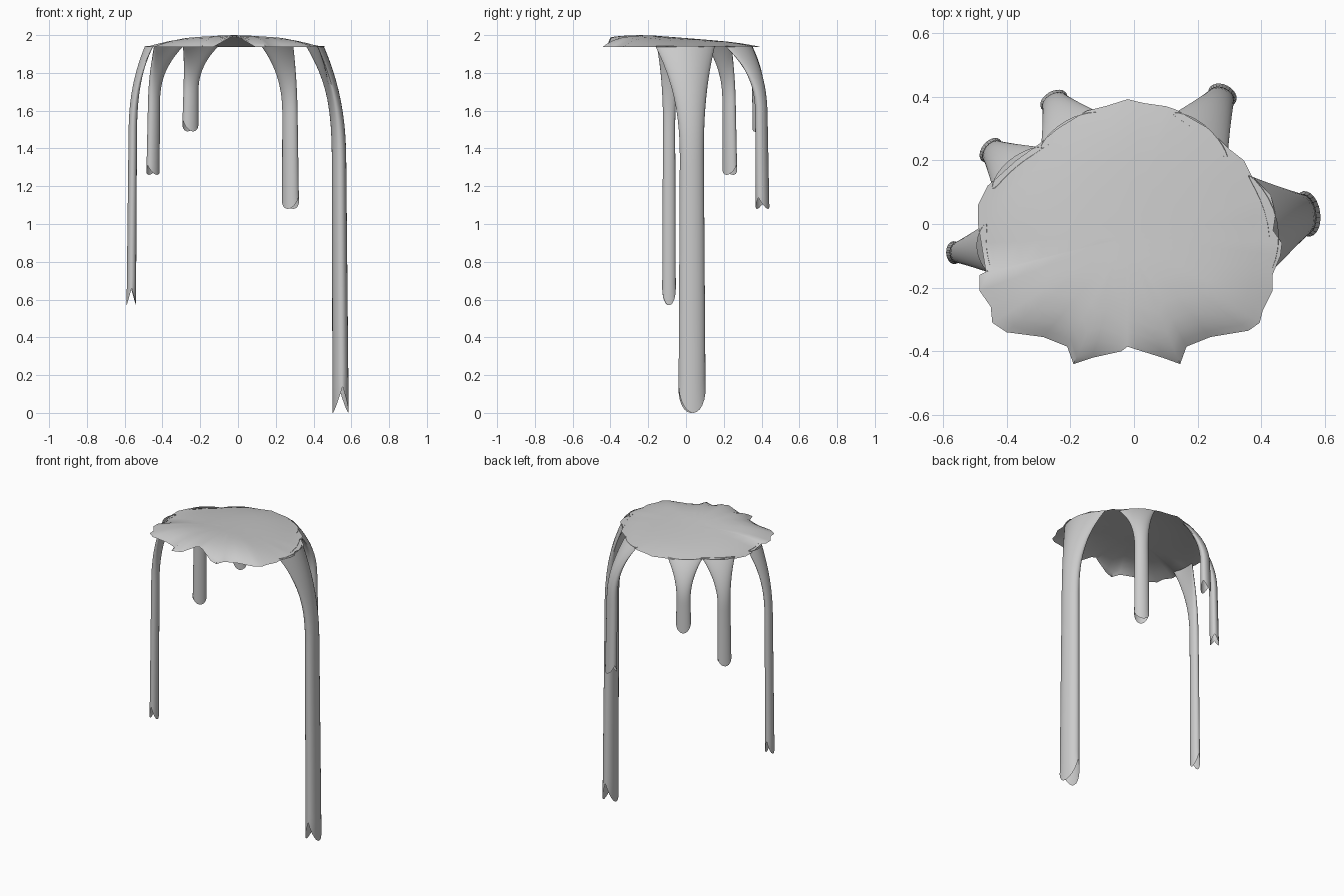
import bpy, math
from mathutils import Vector

if "Cube" in bpy.data.objects:
    bpy.data.objects.remove(bpy.data.objects["Cube"])


def make(name, verts, faces, angle=50):
    me = bpy.data.meshes.new(name)
    me.from_pydata(verts, [], faces)
    me.update()
    ob = bpy.data.objects.new(name, me)
    bpy.context.collection.objects.link(ob)
    bpy.ops.object.select_all(action='DESELECT')
    ob.select_set(True)
    bpy.context.view_layer.objects.active = ob
    bpy.ops.object.shade_smooth_by_angle(angle=math.radians(angle))
    return ob


# cap: thin domed sheet with a scalloped rim and an arched opening in front
RIM = [(-.02, -.385), (.01, -.395), (.09, -.42), (.145, -.44), (.165, -.385), (.24, -.355),
       (.36, -.335), (.395, -.31), (.405, -.27), (.435, -.21), (.435, -.16), (.46, -.1),
       (.465, -.06), (.437, -.02), (.445, .03), (.43, .09), (.37, .15), (.345, .2), (.30, .235),
       (.235, .3), (.13, .36), (.10, .37), (.03, .38), (-.02, .392), (-.09, .37), (-.15, .355),
       (-.24, .3), (-.30, .25), (-.37, .2), (-.42, .155), (-.46, .12), (-.49, .06), (-.49, 0),
       (-.48, -.06), (-.465, -.15), (-.485, -.16), (-.485, -.21), (-.45, -.26), (-.445, -.31),
       (-.4, -.34), (-.285, -.355), (-.21, -.385), (-.19, -.44), (-.13, -.42), (-.04, -.4)]
CX, CY, Z0 = -.02, -.04, 1.938


def dome(x, y):
    return 2.0 - .045 * max(0, (y + .2) / .57) - .2 * (x - CX) ** 2


def rim_z(x, y):
    return max(Z0, 1.99 - .052 * ((x - CX) / .1) ** 2) if y < -.37 else Z0


verts, faces = [(CX, CY, dome(CX, CY))], []
n, levels = len(RIM), [.2, .4, .6, .75, .86, .94, 1]
for u in levels:
    for rx, ry in RIM:
        x, y = CX + (rx - CX) * u, CY + (ry - CY) * u
        edge = rim_z(rx, ry)
        verts.append((x, y, edge + (dome(x, y) - edge) * (1 - u ** 6)))
for i in range(n):
    j = (i + 1) % n
    faces.append((0, 1 + i, 1 + j))
    for r in range(len(levels) - 1):
        a, b = 1 + r * n, 1 + (r + 1) * n
        faces.append((a + i, b + i, b + j, a + j))
make("cap", verts, faces)


# drips: open tubes that flare into the rim and end in a notched tip
def drip(name, tip, out, w, d, bottom, notch, p, q, bump, blend):
    out = Vector(out).normalized()
    tan = Vector((-out.y, out.x))
    tip, p, q = Vector(tip), Vector(p), Vector(q)
    seg, rings, verts, faces = 24, 26, [], []
    for r in range(rings + 1):
        v = (r / rings) ** 1.6
        for i in range(seg):
            a = 2 * math.pi * i / seg
            s, c = math.sin(a), math.cos(a)
            depth = v * (Z0 - bottom - notch * (1 - abs(c)))
            k = max(0, 1 - depth / blend) ** 2.3
            grow = .84 + .16 * v
            low = tip + tan * (w * grow * s) + out * (d * grow * c - .012 * (1 - v))
            high = (p + q) / 2 + (q - p) / 2 * s + out * (bump * (1 - s * s) + .015 * (c - 1))
            pos = low.lerp(high, k)
            verts.append((pos.x, pos.y, Z0 + .004 - depth - .004 * v))
    for r in range(rings):
        for i in range(seg):
            j = (i + 1) % seg
            a, b = r * seg, (r + 1) * seg
            faces.append((a + i, b + i, b + j, a + j))
    make(name, verts, faces)


drip("drip_right", (.543, .032), (.98, .15), .072, .042, 0, .14,
     (.435, -.16), (.375, .155), .045, .6)
drip("drip_left", (-.565, -.09), (-1, -.05), .036, .025, .57, .09,
     (-.48, 0), (-.465, -.155), .02, .45)
drip("drip_back_left_outer", (-.45, .232), (-.75, .6), .044, .028, 1.26, .05,
     (-.30, .25), (-.455, .12), .02, .3)
drip("drip_back_left_inner", (-.252, .387), (-.5, .85), .046, .03, 1.49, .06,
     (-.11, .36), (-.30, .25), .02, .25)
drip("drip_back_right", (.278, .405), (.45, .9), .047, .033, 1.08, .06,
     (.30, .22), (.13, .36), .02, .36)
